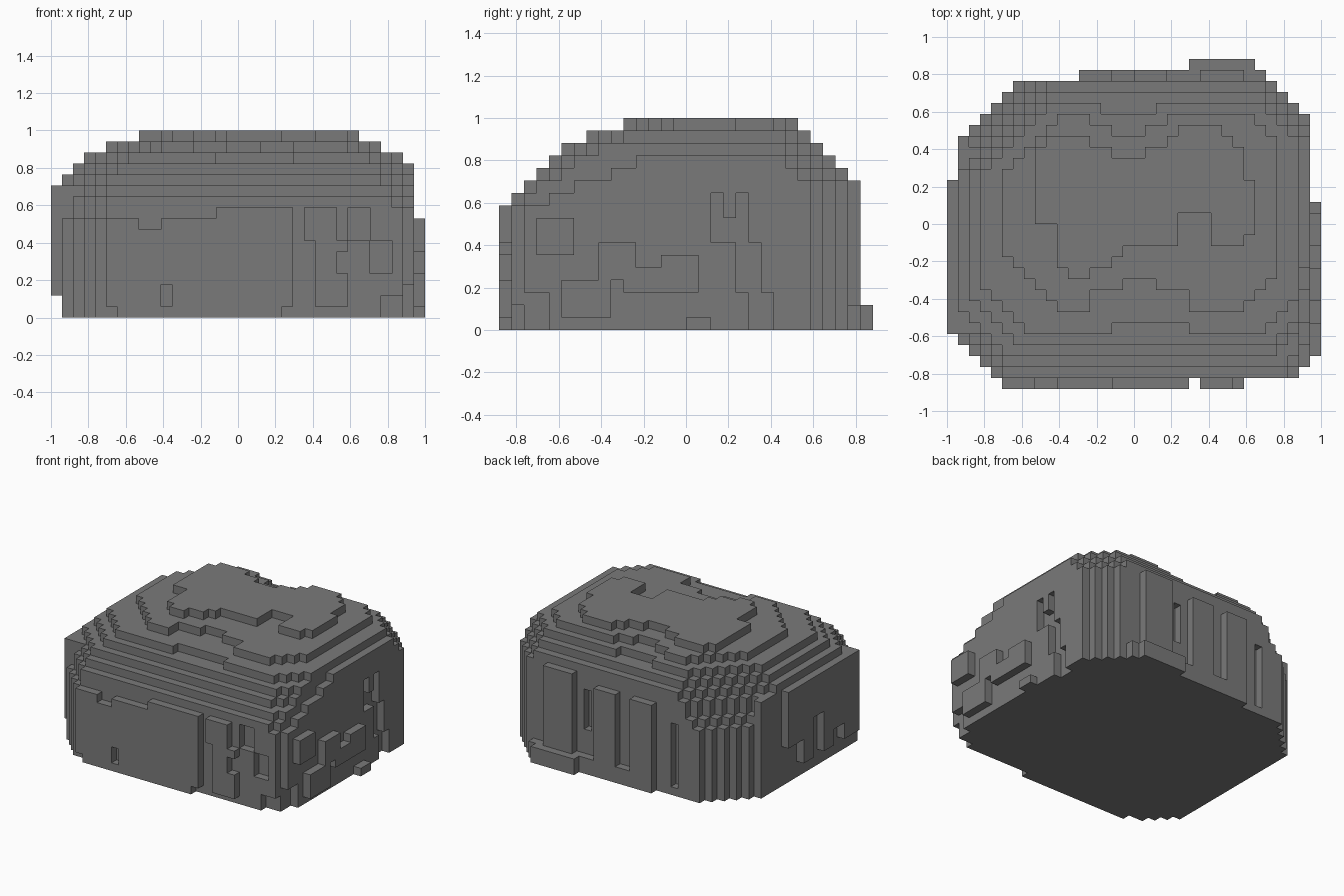
import bpy
import bmesh
from mathutils import Vector

old = bpy.data.objects.get("Cube")
if old:
    bpy.data.objects.remove(old, do_unlink=True)

UNIT = 1 / 17          # edge of one block
cells = set()          # blocks that make up the rock


def box(x, y, z):
    return {(i, j, k) for i in range(*x) for j in range(*y) for k in range(*z)}


def add(x, y, z):
    cells.update(box(x, y, z))


def cut(x, y, z):
    cells.difference_update(box(x, y, z))


def tier(x, y, z, corners):
    """Slab whose four corners are stepped off diagonally."""
    front_left, front_right, back_right, back_left = corners
    for i, j, k in box(x, y, z):
        w, e = i - x[0], x[1] - 1 - i
        s, n = j - y[0], y[1] - 1 - j
        if (w + s >= front_left and e + s >= front_right
                and e + n >= back_right and w + n >= back_left):
            cells.add((i, j, k))


# Main body and the stepped dome above it
tier((-16, 15), (-14, 13), (0, 9), (3, 0, 2, 5))
tier((-16, 15), (-14, 13), (9, 10), (4, 0, 2, 6))
tier((-16, 15), (-14, 13), (10, 11), (4, 1, 2, 7))
tier((-16, 15), (-13, 13), (11, 12), (4, 1, 2, 7))
tier((-16, 15), (-12, 13), (12, 13), (4, 2, 3, 8))
tier((-15, 15), (-11, 12), (13, 14), (4, 2, 3, 7))
tier((-14, 15), (-10, 11), (14, 15), (4, 3, 3, 6))
tier((-12, 13), (-8, 10), (15, 16), (5, 3, 2, 5))

# Scalloped edges of the dome
cut((-4, 5), (-8, -6), (15, 16))
cut((-1, 2), (-6, -5), (15, 16))
cut((-4, 3), (9, 10), (15, 16))
cut((-2, 1), (8, 9), (15, 16))
cut((-2, 5), (-10, -9), (14, 15))
cut((-3, 2), (10, 11), (14, 15))

# Irregular cap
add((-9, 10), (0, 6), (16, 17))
add((10, 11), (-1, 4), (16, 17))
add((-9, -2), (6, 7), (16, 17))
add((-8, -4), (7, 8), (16, 17))
add((1, 10), (6, 7), (16, 17))
add((3, 9), (7, 8), (16, 17))
add((4, 8), (8, 9), (16, 17))
add((-7, 10), (-2, 0), (16, 17))
add((-7, -1), (-3, -2), (16, 17))
add((-7, -2), (-4, -3), (16, 17))
add((-6, -4), (-5, -4), (16, 17))
cut((4, 7), (-2, 1), (16, 17))

# Front slabs with chipped edges
add((-12, 5), (-15, -14), (0, 9))
add((-2, 5), (-15, -14), (9, 10))
cut((-9, -7), (-15, -14), (8, 9))
cut((-7, -6), (-15, -14), (1, 3))
cut((-12, -11), (-15, -14), (0, 1))
cut((4, 5), (-15, -14), (0, 1))
add((6, 9), (-15, -14), (7, 10))
add((7, 10), (-15, -14), (1, 7))
cut((9, 10), (-15, -14), (4, 6))
cut((10, 12), (-14, -13), (7, 10))
cut((12, 14), (-14, -13), (4, 7))
cut((13, 15), (-14, -13), (0, 2))

# Right shoulder, stepping down toward both ends
for front, back, top in ((-4, 8, 14), (-6, 9, 13), (-9, 10, 12),
                         (-11, 10, 11), (-13, 10, 10)):
    add((15, 16), (front, back), (0, top))
# Crack winding down the right wall
cut((15, 16), (2, 5), (7, 11))
add((15, 16), (3, 4), (9, 11))
cut((15, 16), (4, 6), (3, 7))
cut((15, 16), (5, 7), (0, 3))
cut((15, 16), (-13, -11), (0, 3))

# Right plates
add((16, 17), (-12, -9), (6, 9))
add((16, 17), (-10, -6), (1, 4))
add((16, 17), (-7, -4), (4, 7))
add((16, 17), (-5, -2), (3, 5))
add((16, 17), (-2, 1), (3, 6))
add((16, 17), (0, 2), (0, 1))

# Left slab
add((-17, -16), (-10, 4), (2, 12))
add((-16, -15), (-10, 8), (0, 12))
cut((-17, -16), (-3, -1), (2, 7))
cut((-17, -16), (1, 4), (2, 5))
cut((-17, -16), (-7, -5), (2, 4))

# Back ledge, foot and upright bars
add((-5, 12), (13, 14), (0, 2))
add((5, 11), (14, 15), (0, 2))
for left, right, top in ((6, 10, 12), (0, 3, 11), (-5, -2, 11)):
    add((left, right), (13, 14), (2, top))
cut((4, 5), (12, 13), (5, 10))
cut((-8, -7), (12, 13), (1, 9))

# Skin the blocks: one square for each exposed side
bm = bmesh.new()
corner_verts = {}


def vert(p):
    if p not in corner_verts:
        corner_verts[p] = bm.verts.new(Vector(p) * UNIT)
    return corner_verts[p]


for cell in sorted(cells):
    for axis in range(3):
        for side in (0, 1):
            neighbour = list(cell)
            neighbour[axis] += 2 * side - 1
            if tuple(neighbour) in cells:
                continue
            u, v = (axis + 1) % 3, (axis + 2) % 3
            ring = []
            for a, b in ((0, 0), (1, 0), (1, 1), (0, 1)):
                p = list(cell)
                p[axis] += side
                p[u] += a
                p[v] += b
                ring.append(vert(tuple(p)))
            bm.faces.new(ring if side else ring[::-1])

mesh = bpy.data.meshes.new("boulder")
bm.to_mesh(mesh)
bm.free()
boulder = bpy.data.objects.new("boulder", mesh)
bpy.context.collection.objects.link(boulder)

# Stone colour
stone = bpy.data.materials.new("stone grey")
stone.use_nodes = True
grey = (0.195, 0.195, 0.195, 1)
stone.diffuse_color = grey
stone.node_tree.nodes["Principled BSDF"].inputs["Base Color"].default_value = grey
mesh.materials.append(stone)
